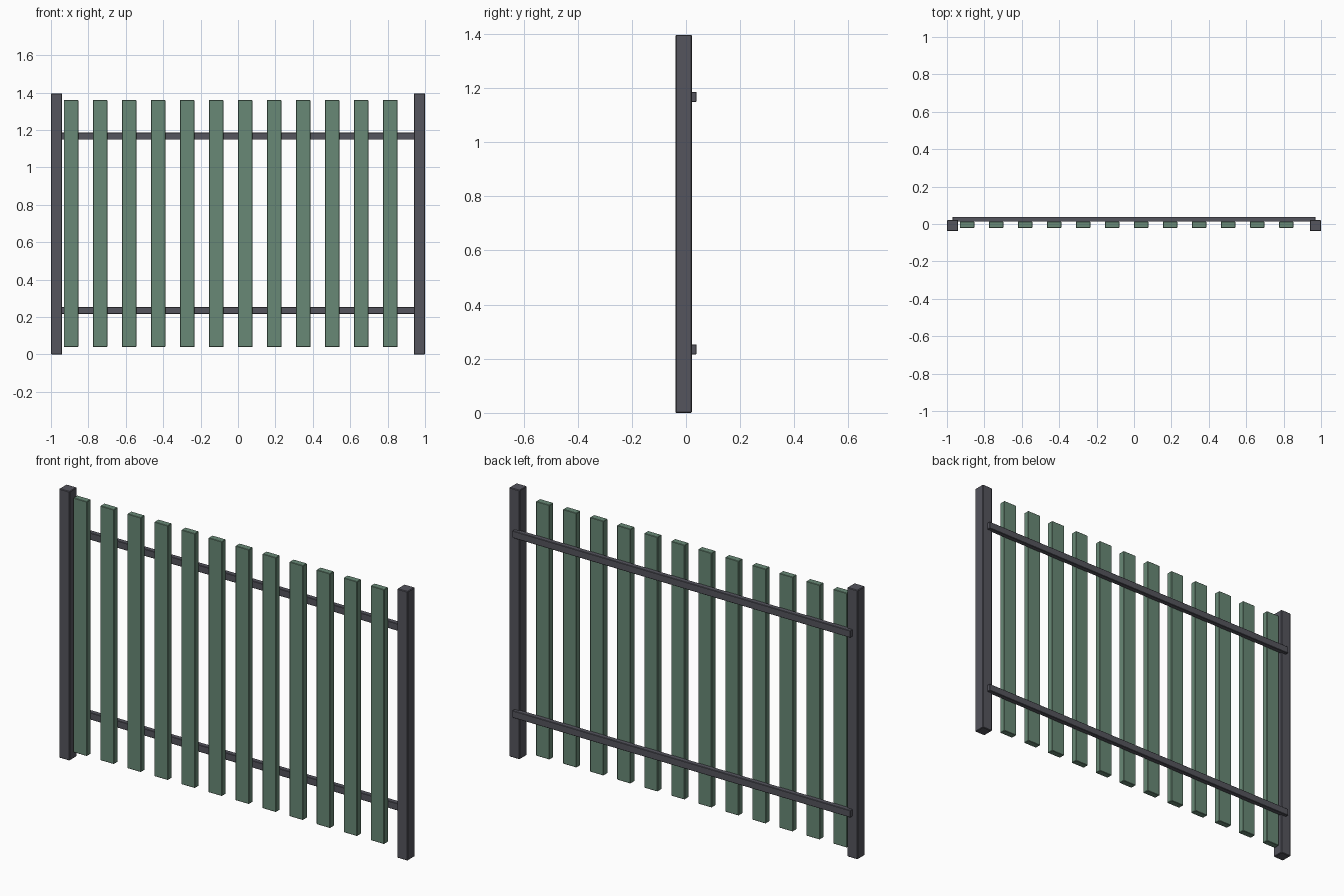
import bpy

if "Cube" in bpy.data.objects:
    bpy.data.objects.remove(bpy.data.objects["Cube"])


def material(name, rgb):
    m = bpy.data.materials.new(name)
    m.diffuse_color = (*rgb, 1.0)
    m.use_nodes = True
    m.node_tree.nodes["Principled BSDF"].inputs["Base Color"].default_value = m.diffuse_color
    return m


def box(name, lo, hi, mat, bevel):
    bpy.ops.mesh.primitive_cube_add(
        size=1, location=[(a + b) / 2 for a, b in zip(lo, hi)])
    ob = bpy.context.object
    ob.name = name
    ob.scale = [b - a for a, b in zip(lo, hi)]
    bpy.ops.object.transform_apply(location=False, rotation=False, scale=True)
    ob.data.materials.append(mat)
    mod = ob.modifiers.new("edge_bevel", 'BEVEL')
    mod.width = bevel
    mod.segments = 1
    return ob


dark = material("dark_metal", (0.09, 0.09, 0.11))
green = material("green_wood", (0.14, 0.25, 0.18))

# End posts
for side, x in (("left", -0.97), ("right", 0.97)):
    box(f"{side}_post", (x - 0.03, -0.0385, 0), (x + 0.03, 0.0215, 1.396), dark, 0.003)

# Horizontal rails behind the slats, post centre to post centre
for side, z in (("lower", 0.2345), ("upper", 1.167)):
    box(f"{side}_rail", (-0.97, 0.0125, z - 0.0185), (0.97, 0.0385, z + 0.0185), dark, 0.002)

# Vertical slats, evenly spaced from the left post
for i in range(12):
    x = -0.931 + i * 0.1551
    box(f"slat_{i + 1}", (x, -0.0205, 0.04), (x + 0.0775, 0.0125, 1.36), green, 0.002)
